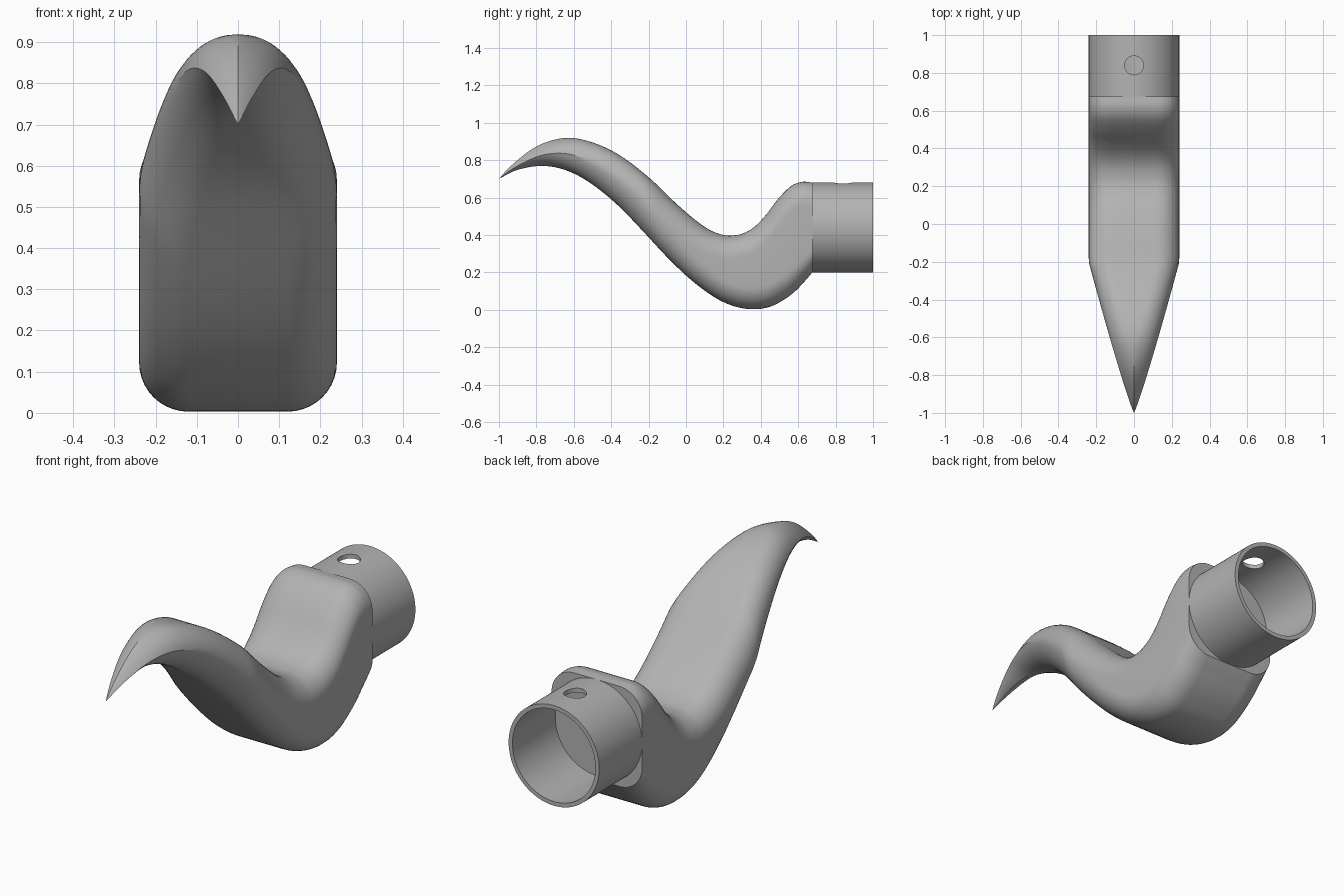
import bpy, bmesh, math
from mathutils import Vector, Matrix

cube = bpy.data.objects.get("Cube")
if cube:
    bpy.data.objects.remove(cube, do_unlink=True)

HALF, R = 0.24, 0.12          # half width, edge rounding
BACK, MID_Z = 0.675, 0.44     # back face of the blade, socket axis height

grey = bpy.data.materials.new("plain grey")
grey.use_nodes = True
grey.diffuse_color = (0.45, 0.45, 0.45, 1)
grey.node_tree.nodes["Principled BSDF"].inputs["Base Color"].default_value = grey.diffuse_color


def make_object(name, bm):
    bmesh.ops.recalc_face_normals(bm, faces=bm.faces)
    mesh = bpy.data.meshes.new(name)
    bm.to_mesh(mesh)
    bm.free()
    obj = bpy.data.objects.new(name, mesh)
    bpy.context.collection.objects.link(obj)
    mesh.materials.append(grey)
    return obj


def smooth(obj):
    bpy.ops.object.select_all(action='DESELECT')
    obj.select_set(True)
    bpy.context.view_layer.objects.active = obj
    bpy.ops.object.shade_smooth_by_angle(angle=math.radians(30))


# Side profile: matching (y, z) points on the upper and lower edge, tip to back
RIBS = [
    ((-1, .70), (-1, .70)), ((-.94, .765), (-.91, .745)), ((-.83, .855), (-.80, .768)),
    ((-.72, .905), (-.72, .765)), ((-.6, .918), (-.64, .745)), ((-.46, .88), (-.555, .705)),
    ((-.33, .81), (-.46, .64)), ((-.19, .70), (-.35, .545)), ((-.06, .575), (-.23, .42)),
    ((.05, .48), (-.1, .28)), ((.13, .425), (.03, .157)), ((.2, .40), (.16, .062)),
    ((.25, .397), (.27, .015)), ((.31, .41), (.37, .003)), ((.37, .447), (.455, .018)),
    ((.43, .51), (.53, .058)), ((.49, .59), (.585, .10)), ((.56, .66), (.63, .147)),
    ((.62, .684), (.655, .175)), ((BACK, .68), (BACK, .20)),
]


def spline(points, steps):
    """Catmull-Rom curve through the points."""
    p = [Vector(q) for q in points]
    p = [2 * p[0] - p[1]] + p + [2 * p[-1] - p[-2]]
    out = []
    for a, b, c, d in zip(p, p[1:], p[2:], p[3:]):
        for k in range(steps):
            t = k / steps
            out.append(b + (c - a) * t / 2 + (a - 2.5 * b + 2 * c - d / 2) * t * t
                       + (1.5 * (b - c) + (d - a) / 2) * t ** 3)
    return out + [p[-2]]


def half_width(y):
    return HALF * min(1, max(0, (y + 1) / 0.8)) ** 0.9


def clamp_half(v):
    return min(0.5, max(0, v))


def section(top, bottom, n=10):
    """Rounded rectangle that turns into a sharp-edged lens near the tip."""
    mid, up = (top + bottom) / 2, (top - bottom) / 2
    h = up.length
    up = up.normalized() if h > 1e-6 else Vector((0, 1))
    rz = min(R, h)
    a0 = math.asin(clamp_half(1 - h / R))
    a1 = math.acos(clamp_half(1 - half_width(mid.x) / R))
    ring = []
    for sx, sz, flip in ((1, 1, 0), (-1, 1, 1), (-1, -1, 0), (1, -1, 1)):
        for k in range(n + 1):
            a = a0 + (a1 - a0) * ((n - k) if flip else k) / n
            u = (math.cos(a) - math.cos(a1)) / (math.cos(a0) - math.cos(a1))
            v = (math.sin(a) - math.sin(a0)) / (math.sin(a1) - math.sin(a0))
            p = mid + up * sz * (h - rz + rz * v)
            w = half_width(p.x)
            rx = min(R, w)
            ring.append((sx * (w - rx + rx * u), p.x, p.y))
    return ring


# Curved blade, lofted through the ribs
bm = bmesh.new()
rings = [[bm.verts.new(c) for c in section(t, b)]
         for t, b in zip(spline([r[0] for r in RIBS], 4), spline([r[1] for r in RIBS], 4))]
for r0, r1 in zip(rings, rings[1:]):
    for i in range(len(r0)):
        j = (i + 1) % len(r0)
        bm.faces.new((r0[i], r0[j], r1[j], r1[i]))
bm.faces.new(rings[-1])
bmesh.ops.remove_doubles(bm, verts=bm.verts, dist=0.0002)
smooth(make_object("curved_blade", bm))

# Round socket tube, open at the back
bm = bmesh.new()
SEG = 96
outline = [(HALF, BACK), (HALF, 1), (HALF - .02, 1), (HALF - .02, BACK)]
loops = []
for r, y in outline:
    loops.append([bm.verts.new((r * math.cos(a), y, MID_Z + r * math.sin(a)))
                  for a in (math.tau * i / SEG for i in range(SEG))])
for k in range(len(loops)):
    l0, l1 = loops[k], loops[(k + 1) % len(loops)]
    for i in range(SEG):
        j = (i + 1) % SEG
        bm.faces.new((l0[i], l0[j], l1[j], l1[i]))
socket = make_object("socket_tube", bm)

# Pin hole through the upper wall of the socket
bm = bmesh.new()
bmesh.ops.create_cone(bm, cap_ends=True, segments=48, radius1=.05, radius2=.05, depth=.2,
                      matrix=Matrix.Translation((0, .84, MID_Z + HALF)))
cutter = make_object("pin_hole_cutter", bm)
cutter.hide_render = True
cut = socket.modifiers.new("pin_hole", 'BOOLEAN')
cut.operation, cut.solver, cut.object = 'DIFFERENCE', 'EXACT', cutter
bpy.context.view_layer.objects.active = socket
bpy.ops.object.modifier_apply(modifier=cut.name)
bpy.data.objects.remove(cutter, do_unlink=True)
smooth(socket)
